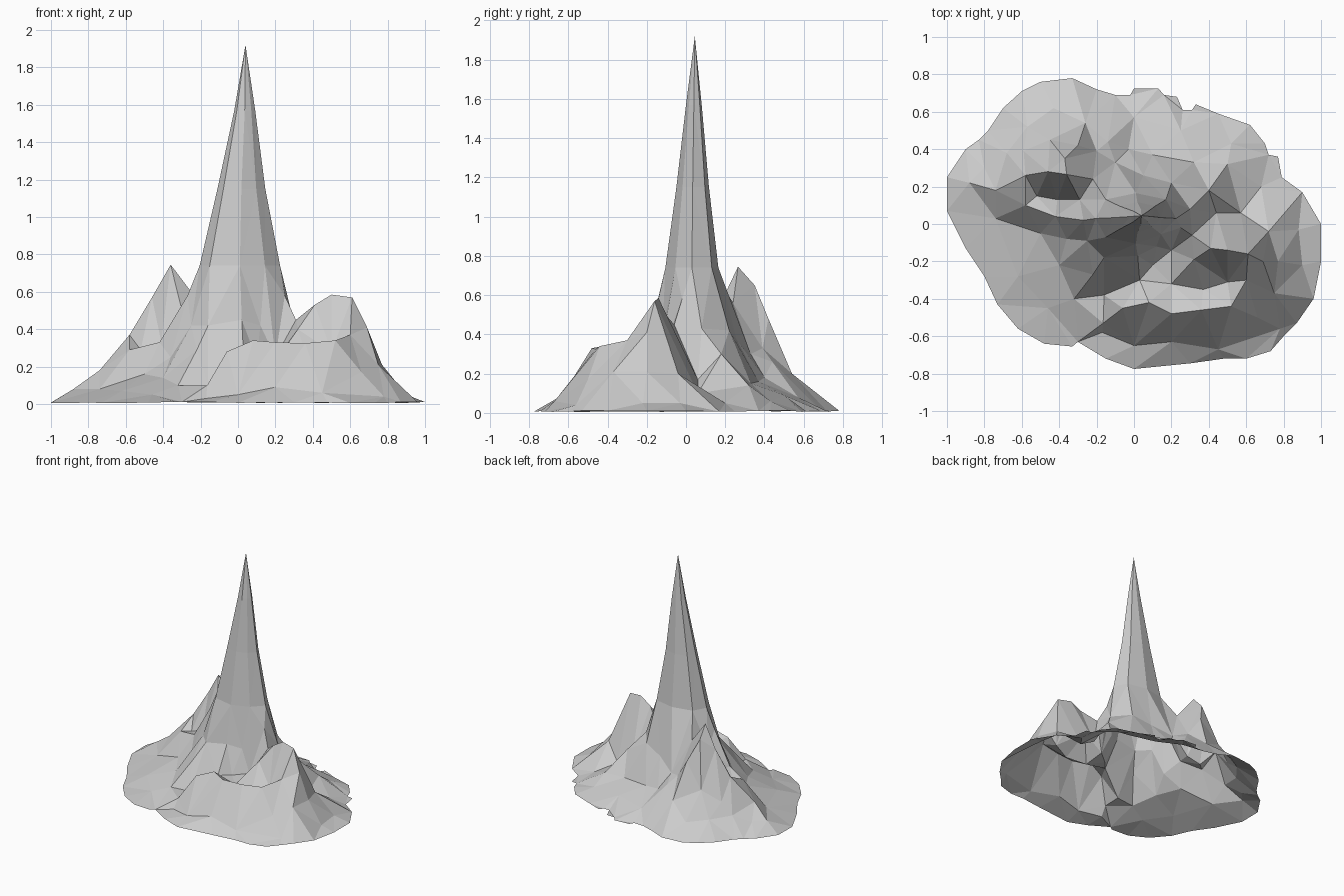
import bpy, math, random
from mathutils import Vector
from mathutils.geometry import delaunay_2d_cdt

random.seed(4)
points, edges = [], []


def ridge(*path, closed=False):
    """Add a crest or foot line that the triangulation must follow."""
    first = len(points)
    points.extend(path)
    n = len(path)
    edges.extend((first + i, first + (i + 1) % n) for i in range(n if closed else n - 1))


def spots(*path):
    """Add loose ground points."""
    points.extend(path)


def ring(z, cx, cy, rx, ry, sides=8):
    """Add one level of the spire, flattened towards the front right."""
    level = []
    for i in range(sides):
        a = i * math.tau / sides
        k = 0.88 if i == 7 else 1.06 if i % 2 else 1
        level.append((cx + k * rx * math.cos(a), cy + k * ry * math.sin(a), z))
    ridge(*level, closed=True)


# ragged shoreline
shore = [(-1, .25), (-.9, .4), (-.83, .45), (-.78, .5), (-.7, .62), (-.6, .71), (-.5, .76),
         (-.33, .78), (-.2, .72), (-.1, .69), (-.02, .69), (0, .725), (.13, .725), (.16, .69),
         (.23, .68), (.26, .61), (.31, .61), (.33, .64), (.45, .59), (.62, .53), (.7, .43),
         (.72, .37), (.77, .36), (.79, .25), (.9, .17), (1, 0), (1, -.2), (.96, -.4),
         (.87, -.53), (.8, -.6), (.73, -.68), (.6, -.72), (.48, -.72), (.3, -.745), (0, -.775),
         (-.15, -.72), (-.3, -.63), (-.33, -.655), (-.48, -.64), (-.62, -.56), (-.73, -.43),
         (-.8, -.28), (-.9, -.13), (-1, .07)]
ridge(*[(x, y, random.uniform(0.005, .012)) for x, y in reversed(shore)], closed=True)

# central spire
spots((.04, .045, 1.92))
ring(1.57, .036, .04, .056, .04)
ring(1.15, .018, .034, .128, .083)
ring(.74, .01, .03, .215, .135)

# spire feet
spots((.25, -.02, .58), (.31, -.06, .45), (.05, .26, .37), (.2, .22, .42),
      (.12, -.12, .42), (.02, -.17, .45), (-.25, -.09, .42))

# left peak and its spurs
ridge((-.58, .26, .37), (-.46, .28, .57), (-.36, .265, .745), (-.37, .35, .65),
      (-.3, .42, .48), (-.26, .54, .2))
spots((-.22, .24, .56), (-.2, .39, .33), (-.14, .44, .26), (-.1, .33, .3), (-.03, .4, .18),
      (-.45, .45, .3), (-.41, .13, .33), (-.29, .13, .46), (-.52, .15, .29), (-.59, .39, .22))

# long left ridge, then the front left rib
ridge((-.88, .22, .08), (-.74, .18, .18), (-.58, .1, .29), (-.42, .04, .33), (-.27, .02, .58))
ridge((-.16, -.18, .42), (-.22, -.27, .29), (-.32, -.4, .1))

# right crag, with its rim curling round the front hollow
ridge((.41, -.13, .53), (.5, -.14, .585), (.61, -.16, .57), (.6, -.3, .37), (.52, -.44, .34),
      (.36, -.46, .325), (.2, -.48, .33), (.08, -.42, .34), (-.06, -.45, .28), (-.165, -.53, .1))

# rocks in the hollow
spots((.2, -.14, .25), (.1, -.22, .24), (.32, -.19, .4), (.5, -.31, .28), (.37, -.35, .24),
      (.2, -.32, .23), (.03, -.3, .25), (-.16, -.38, .1))

# foot of the crag
ridge((-.17, -.58, .03), (0, -.65, .05), (.2, -.63, .09), (.45, -.67, .06), (.78, -.56, .04))
spots((.66, -.5, .17), (.75, -.37, .21), (.69, -.2, .41), (.77, -.2, .21), (.9, -.22, .05),
      (.88, -.03, .05), (.72, -.04, .2), (.57, .06, .1), (.68, .2, .05))

# back right spur
ridge((.3, .08, .43), (.4, .18, .3), (.5, .32, .14))
spots((.44, .06, .17), (.32, .33, .15), (.1, .37, .16))

# gentle outer slopes
spots((0, .57, .08), (.25, .5, .09), (.52, .43, .06), (-.43, .62, .1), (-.57, .52, .12),
      (-.68, .38, .13), (-.8, .3, .08), (-.5, -.05, .16), (-.4, -.22, .14), (-.62, -.28, .07),
      (-.46, -.45, .05), (-.74, .03, .08), (-.36, -.08, .25))

# triangulate the crest lines and points into one open shell
flat, _, faces, source, _, _ = delaunay_2d_cdt(
    [Vector(p[:2]) for p in points], edges, [], 0, 1e-5, True)


def height(v, ids):
    if ids:
        return points[ids[0]][2]
    near = sorted(points, key=lambda p: (p[0] - v.x) ** 2 + (p[1] - v.y) ** 2)[:3]
    return sum(p[2] for p in near) / 3


def on_land(face):
    """True where the middle of a face lies inside the shoreline."""
    x, y = sum((flat[i] for i in face), Vector((0, 0))) / len(face)
    inside = False
    for (ax, ay), (bx, by) in zip(shore, shore[1:] + shore[:1]):
        if (ay > y) != (by > y) and x < ax + (y - ay) * (bx - ax) / (by - ay):
            inside = not inside
    return inside


verts = [(v.x, v.y, height(v, ids)) for v, ids in zip(flat, source)]
mesh = bpy.data.meshes.new("rocky_mountain")
mesh.from_pydata(verts, [], [tuple(f) for f in faces if on_land(f)])
mesh.update()

stone = bpy.data.materials.new("pale grey stone")
stone.diffuse_color = (0.6, 0.6, 0.6, 1)
mesh.materials.append(stone)
mountain = bpy.data.objects.new("rocky_mountain", mesh)
bpy.context.collection.objects.link(mountain)
